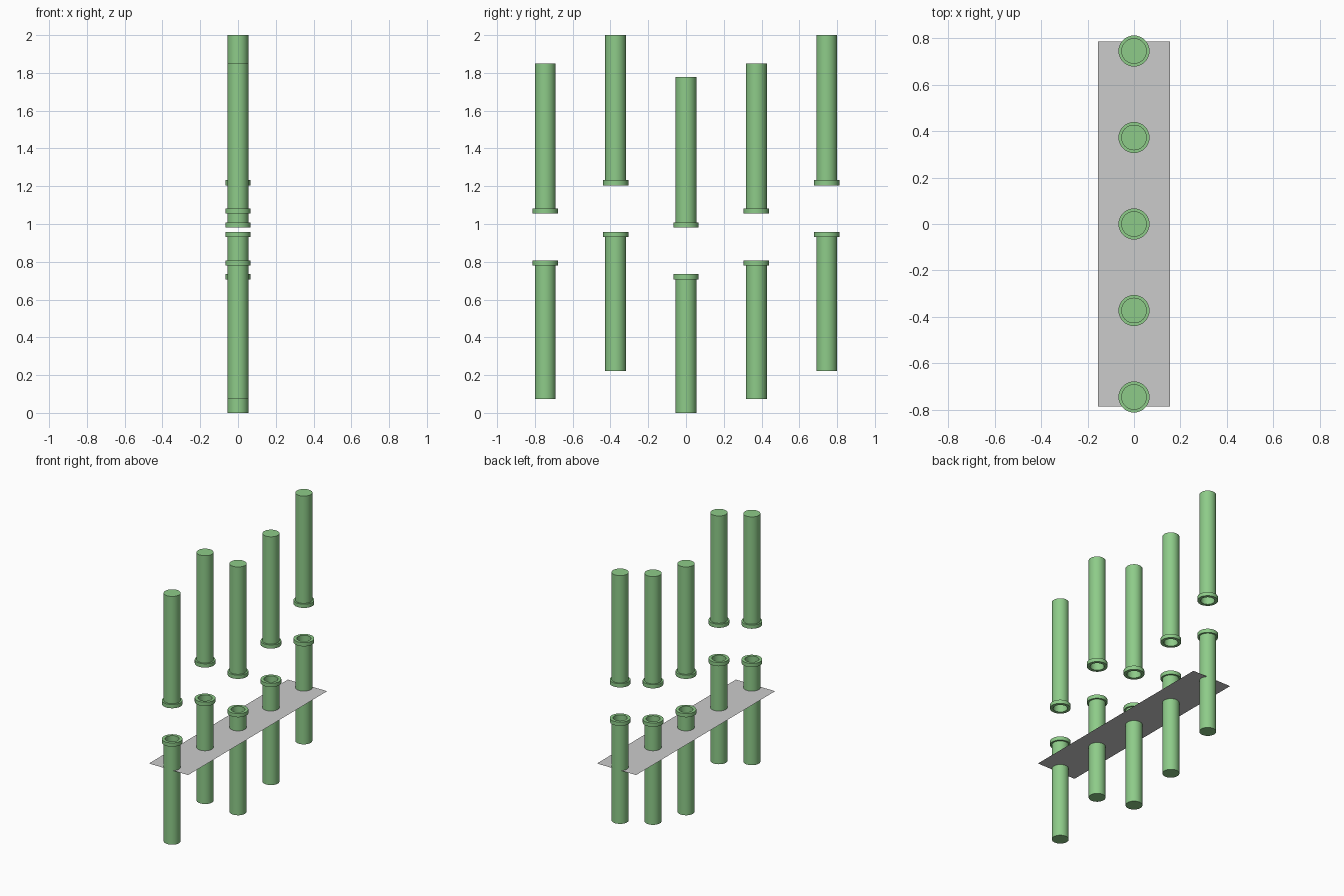
import bpy, bmesh, math

if "Cube" in bpy.data.objects:
    bpy.data.objects.remove(bpy.data.objects["Cube"])

SIDES = 32
R_PIPE, R_RIM, R_HOLE = 0.055, 0.067, 0.046
RIM_H, HOLE_DEPTH = 0.027, 0.3

green = bpy.data.materials.new("pipe_green")
green.diffuse_color = (0.27, 0.60, 0.25, 1)
green.use_nodes = True
green.node_tree.nodes["Principled BSDF"].inputs["Base Color"].default_value = green.diffuse_color


def make_pipe(name, y, z_closed, z_open):
    """Lathe a pipe: closed flat end, rimmed mouth with a hollow bore."""
    s = 1 if z_open > z_closed else -1
    profile = [(R_PIPE, z_closed), (R_PIPE, z_open - s * RIM_H),
               (R_RIM, z_open - s * RIM_H), (R_RIM, z_open),
               (R_HOLE, z_open), (R_HOLE, z_open - s * HOLE_DEPTH)]
    bm = bmesh.new()
    rings = []
    for r, z in profile:
        rings.append([bm.verts.new((r * math.cos(2 * math.pi * i / SIDES),
                                    r * math.sin(2 * math.pi * i / SIDES), z))
                      for i in range(SIDES)])
    for a, b in zip(rings, rings[1:]):
        for i in range(SIDES):
            j = (i + 1) % SIDES
            bm.faces.new((a[i], a[j], b[j], b[i]))
    bm.faces.new(rings[0])
    bm.faces.new(rings[-1])
    bmesh.ops.recalc_face_normals(bm, faces=bm.faces)
    mesh = bpy.data.meshes.new(name)
    bm.to_mesh(mesh)
    bm.free()
    mesh.materials.append(green)
    obj = bpy.data.objects.new(name, mesh)
    obj.location.y = y
    bpy.context.collection.objects.link(obj)
    bpy.ops.object.select_all(action='DESELECT')
    obj.select_set(True)
    bpy.context.view_layer.objects.active = obj
    bpy.ops.object.shade_smooth_by_angle(angle=math.radians(30))


# Five pairs of facing pipes, each pair raised by its own amount
for n, lift in enumerate((0.074, 0.223, 0.0, 0.074, 0.223)):
    y = (n - 2) * 0.3725
    make_pipe(f"lower_pipe_{n + 1}", y, lift, lift + 0.734)
    make_pipe(f"upper_pipe_{n + 1}", y, lift + 1.777, lift + 0.982)

# Flat ground sheet the lower pipes pass through
bpy.ops.mesh.primitive_plane_add(size=1, location=(0, 0, 0.604))
sheet = bpy.context.object
sheet.name = "ground_sheet"
sheet.scale = (0.31, 1.572, 1)
